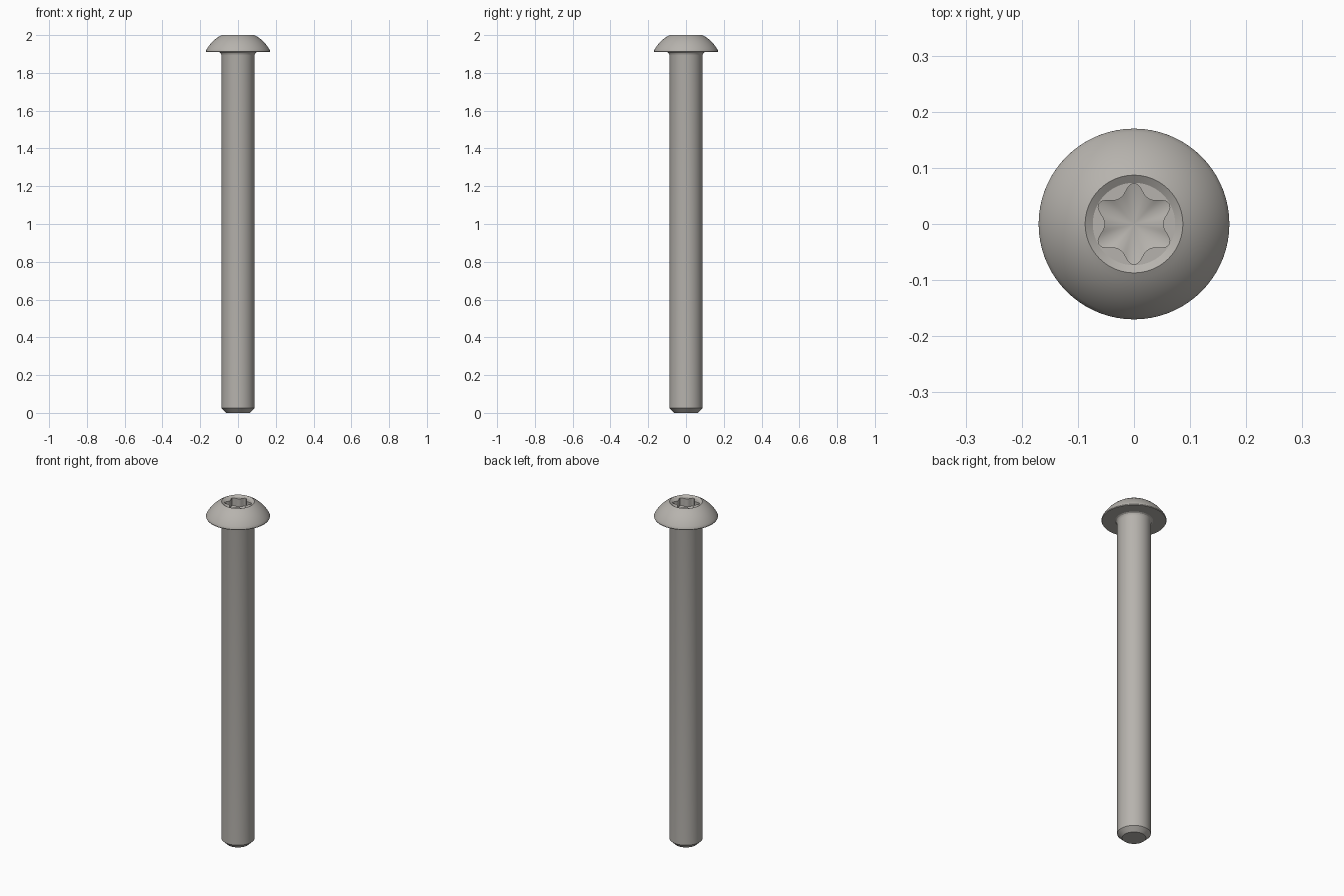
import bpy, bmesh, math

if "Cube" in bpy.data.objects:
    bpy.data.objects.remove(bpy.data.objects["Cube"])

N = 72
steel = bpy.data.materials.new("warm_grey_steel")
steel.diffuse_color = (0.47, 0.45, 0.42, 1)
steel.use_nodes = True
steel.node_tree.nodes["Principled BSDF"].inputs["Base Color"].default_value = steel.diffuse_color


def star(a):
    # six-lobed socket outline with one point towards +y
    c = (1 + math.cos(6 * (a - math.pi / 2))) / 2
    return 0.052 + 0.0205 * c ** 1.5


# Profile from the tip to the socket: (radius, height), radius None = star outline
profile = [(0.062, 0), (0.088, 0.025), (0.088, 1.893), (0.0895, 1.9),
           (0.093, 1.906), (0.1, 1.91), (0.168, 1.91), (0.17, 1.914)]
# Domed head
c, R = 1.83, 0.191
a0, a1 = math.asin((1.918 - c) / R), math.asin((2.0 - c) / R)
for i in range(11):
    a = a0 + (a1 - a0) * i / 10
    profile.append((R * math.cos(a), c + R * math.sin(a)))
# Chamfered rim, flat ledge and socket wall
profile += [(0.0735, 1.991), (None, 1.991), (None, 1.945)]

bm = bmesh.new()
rings = []
for r, z in profile:
    ring = []
    for k in range(N):
        a = 2 * math.pi * k / N
        q = star(a) if r is None else r
        ring.append(bm.verts.new((q * math.cos(a), q * math.sin(a), z)))
    rings.append(ring)
for lo, hi in zip(rings, rings[1:]):
    for k in range(N):
        j = (k + 1) % N
        bm.faces.new((lo[k], lo[j], hi[j], hi[k]))
# Flat end and conical socket floor
bm.faces.new(rings[0][::-1])
apex = bm.verts.new((0, 0, 1.925))
for k in range(N):
    bm.faces.new((rings[-1][k], rings[-1][(k + 1) % N], apex))

mesh = bpy.data.meshes.new("button_head_screw")
bm.to_mesh(mesh)
bm.free()
mesh.materials.append(steel)
screw = bpy.data.objects.new("button_head_screw", mesh)
bpy.context.collection.objects.link(screw)
bpy.context.view_layer.objects.active = screw
screw.select_set(True)
bpy.ops.object.shade_smooth_by_angle(angle=math.radians(28))
